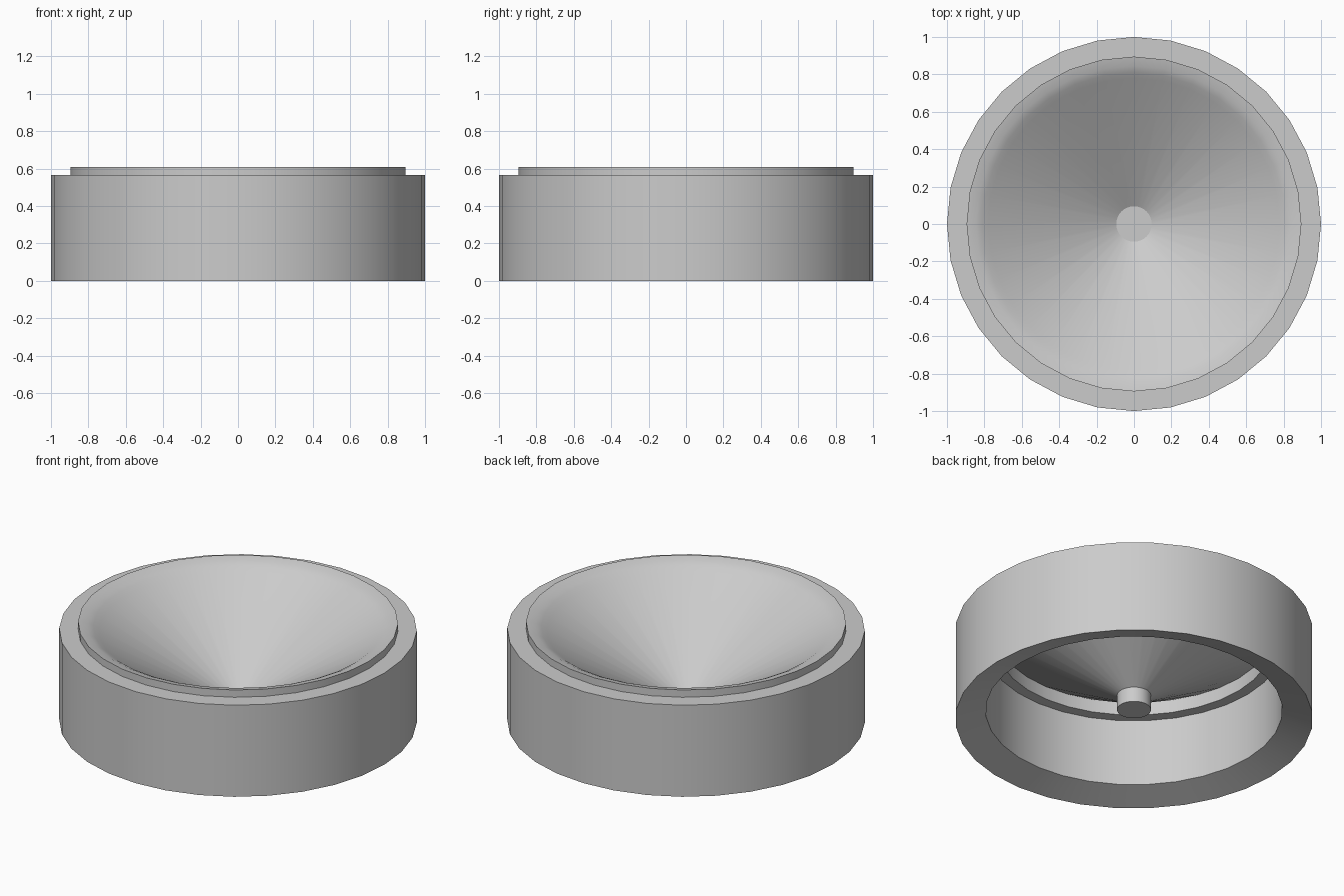
import bpy, bmesh
from math import cos, sin, pi, radians

if "Cube" in bpy.data.objects:
    bpy.data.objects.remove(bpy.data.objects["Cube"])

SIDES = 32


def lathe(name, profile, closed=True, cap=False, sides=SIDES):
    """Revolve (radius, z) points around z."""
    bm = bmesh.new()
    rings = [[bm.verts.new((r * cos(2 * pi * i / sides), r * sin(2 * pi * i / sides), z))
              for i in range(sides)] for r, z in profile]
    pairs = list(zip(rings, rings[1:]))
    if closed:
        pairs.append((rings[-1], rings[0]))
    for a, b in pairs:
        for i in range(sides):
            j = (i + 1) % sides
            bm.faces.new((a[i], a[j], b[j], b[i]))
    if cap:
        bm.faces.new(rings[0])
        bm.faces.new(rings[-1])
    bmesh.ops.recalc_face_normals(bm, faces=bm.faces)
    mesh = bpy.data.meshes.new(name)
    bm.to_mesh(mesh)
    bm.free()
    obj = bpy.data.objects.new(name, mesh)
    bpy.context.collection.objects.link(obj)
    bpy.ops.object.select_all(action='DESELECT')
    obj.select_set(True)
    bpy.context.view_layer.objects.active = obj
    bpy.ops.object.shade_smooth_by_angle(angle=radians(30))
    return obj


# Outer ring with an undercut base that slopes up to the hole
lathe("outer_ring", [(1.0, 0.0), (1.0, 0.565), (0.83, 0.565), (0.83, 0.055)])

# Funnel: thin sloping dish, rolled rim and a collar hanging inside the ring
lathe("funnel", [(0.095, 0.158), (0.78, 0.562), (0.81, 0.582), (0.845, 0.599), (0.895, 0.61),
                 (0.895, 0.565), (0.83, 0.565), (0.83, 0.467), (0.765, 0.467),
                 (0.765, 0.547), (0.095, 0.152)])

# Centre plug
lathe("centre_plug", [(0.095, 0.06), (0.095, 0.158)], closed=False, cap=True)
